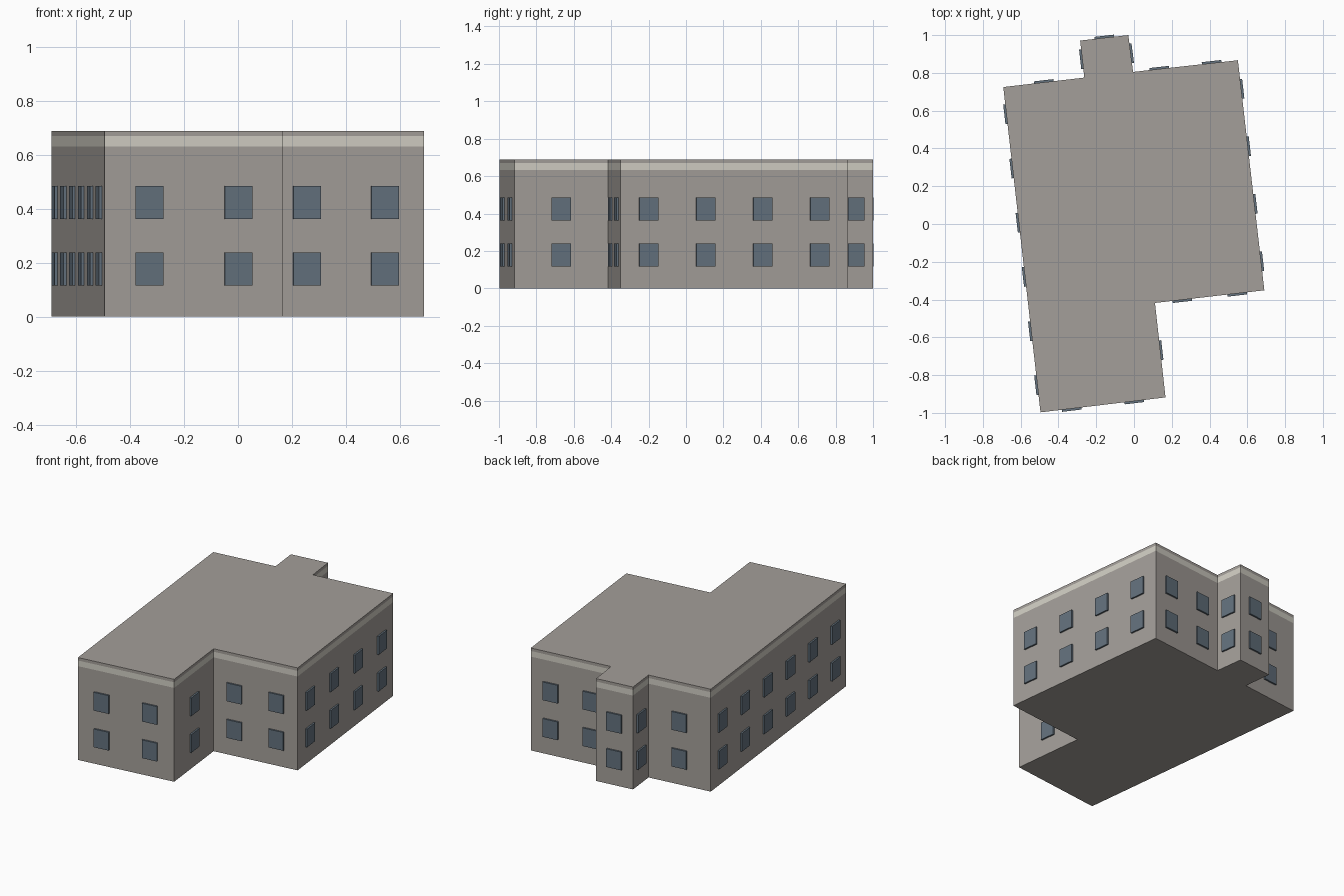
import bpy
import bmesh
from mathutils import Vector, Matrix

cube = bpy.data.objects.get("Cube")
if cube:
    bpy.data.objects.remove(cube, do_unlink=True)


def make_material(name, color):
    mat = bpy.data.materials.new(name)
    mat.use_nodes = True
    mat.diffuse_color = (*color, 1)
    mat.node_tree.nodes["Principled BSDF"].inputs["Base Color"].default_value = (*color, 1)
    return mat


wall_grey = make_material("wall grey", (0.37, 0.345, 0.32))
band_cream = make_material("band cream", (0.64, 0.62, 0.55))
window_blue = make_material("window blue", (0.125, 0.165, 0.205))


def make_object(name, bm, materials):
    mesh = bpy.data.meshes.new(name)
    bm.to_mesh(mesh)
    bm.free()
    for mat in materials:
        mesh.materials.append(mat)
    obj = bpy.data.objects.new(name, mesh)
    bpy.context.collection.objects.link(obj)
    return obj


# Footprint, counter-clockwise: corner and number of windows on the wall that follows
FOOTPRINT = [
    ((-0.495, -0.997), 2),
    ((0.167, -0.918), 1),
    ((0.111, -0.418), 2),
    ((0.690, -0.351), 4),
    ((0.550, 0.867), 2),
    ((-0.005, 0.805), 1),
    ((-0.030, 1.000), 1),
    ((-0.285, 0.971), 1),
    ((-0.263, 0.775), 1),
    ((-0.692, 0.725), 6),
]
BAND_LOW, BAND_HIGH, ROOF = 0.632, 0.67, 0.69

# Building body: footprint extruded in three steps, the middle one being the band
bm = bmesh.new()
base = bm.faces.new([bm.verts.new((*corner, 0)) for corner, _ in FOOTPRINT])
cap = base.copy()
below = 0
for height in (BAND_LOW, BAND_HIGH, ROOF):
    result = bmesh.ops.extrude_face_region(bm, geom=[cap])
    old_cap = cap
    cap = next(g for g in result["geom"] if isinstance(g, bmesh.types.BMFace))
    bmesh.ops.translate(bm, vec=(0, 0, height - below), verts=list(cap.verts))
    if old_cap.is_valid:
        bm.faces.remove(old_cap)
    below = height
bmesh.ops.remove_doubles(bm, verts=bm.verts, dist=0.0001)
bmesh.ops.recalc_face_normals(bm, faces=bm.faces)
for face in bm.faces:
    if BAND_LOW < face.calc_center_median().z < BAND_HIGH:
        face.material_index = 1
make_object("building_body", bm, [wall_grey, band_cream])

# Windows: two storeys of shallow boxes evenly spaced along every wall
WINDOW_SIZE = (0.104, 0.022, 0.123)
for i, (corner, count) in enumerate(FOOTPRINT):
    start = Vector((*corner, 0))
    end = Vector((*FOOTPRINT[(i + 1) % len(FOOTPRINT)][0], 0))
    along = (end - start).normalized()
    turn = along.to_track_quat("X", "Z").to_matrix().to_4x4()
    bm = bmesh.new()
    for storey_height in (0.177, 0.424):
        for n in range(count):
            spot = start.lerp(end, (n + 0.5) / count)
            spot.z = storey_height
            place = Matrix.Translation(spot) @ turn @ Matrix.Diagonal((*WINDOW_SIZE, 1))
            bmesh.ops.create_cube(bm, size=1, matrix=place)
    make_object(f"windows_wall_{i + 1}", bm, [window_blue])
